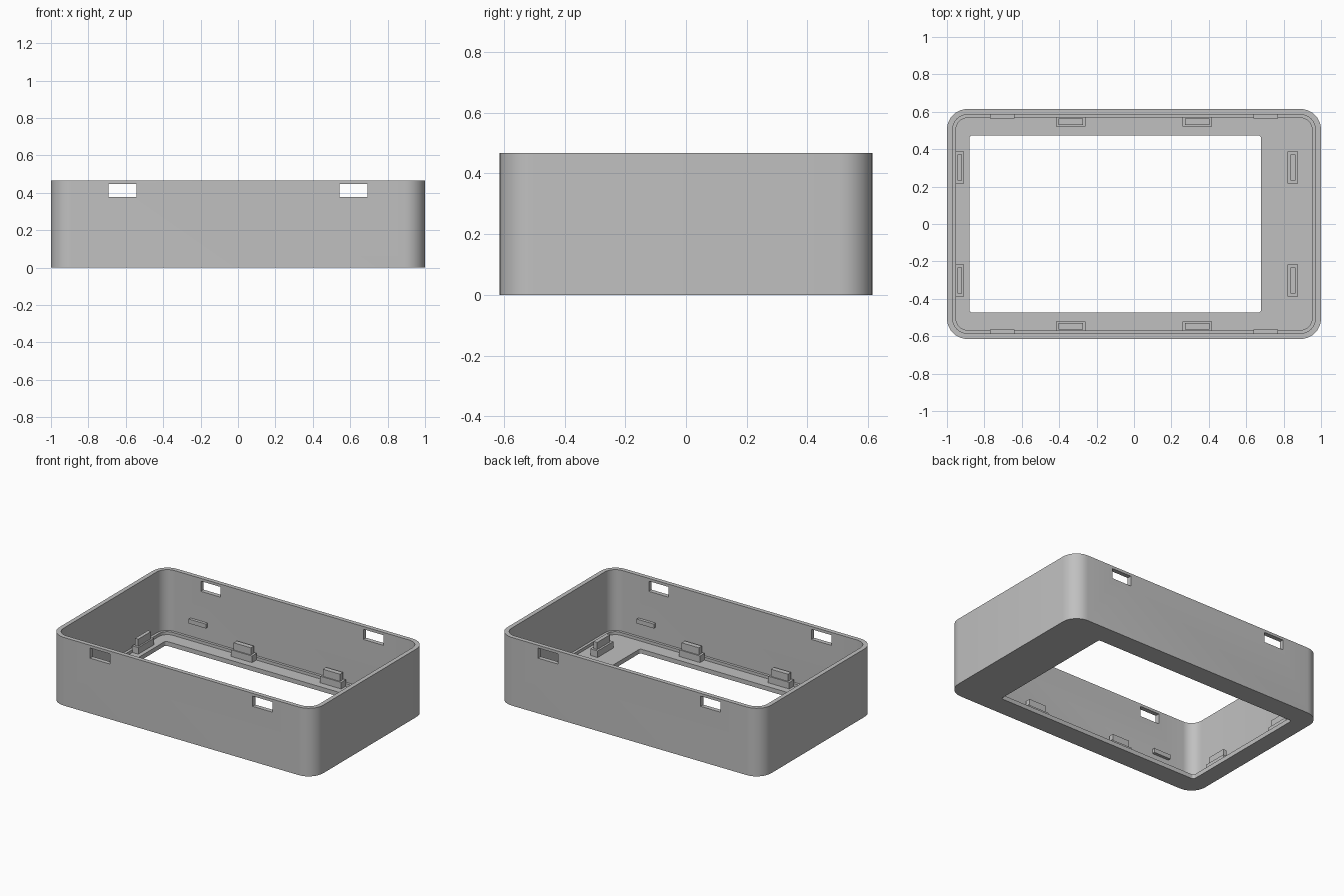
import bpy, bmesh
from math import sin, cos, pi

cube = bpy.data.objects.get("Cube")
if cube:
    bpy.data.objects.remove(cube, do_unlink=True)

grey = bpy.data.materials.new("plain grey")
grey.use_nodes = True
grey.diffuse_color = (0.53, 0.53, 0.53, 1)
grey.node_tree.nodes["Principled BSDF"].inputs["Base Color"].default_value = (0.53, 0.53, 0.53, 1)


def finish(name, bm):
    mesh = bpy.data.meshes.new(name)
    bmesh.ops.recalc_face_normals(bm, faces=bm.faces)
    bm.to_mesh(mesh)
    bm.free()
    mesh.materials.append(grey)
    obj = bpy.data.objects.new(name, mesh)
    bpy.context.collection.objects.link(obj)
    return obj


def box(name, center, size):
    bm = bmesh.new()
    bmesh.ops.create_cube(bm, size=1)
    for v in bm.verts:
        v.co = [c + p * s for c, p, s in zip(center, v.co, size)]
    return finish(name, bm)


def rounded_ring(bm, half_x, half_y, radius, z, shift=0, steps=8):
    """Closed ring of vertices around a rounded rectangle."""
    ring = []
    for corner, (sx, sy) in enumerate([(1, 1), (-1, 1), (-1, -1), (1, -1)]):
        for i in range(steps + 1):
            a = (corner + i / steps) * pi / 2
            ring.append(bm.verts.new((shift + sx * (half_x - radius) + radius * cos(a),
                                      sy * (half_y - radius) + radius * sin(a), z)))
    return ring


# Tray shell: outer wall, rim, inner wall, ledge, floor and floor opening
bm = bmesh.new()
sections = [
    (1.0, 0.615, 0.11, 0, 0),
    (1.0, 0.615, 0.11, 0.467, 0),
    (0.97, 0.585, 0.08, 0.467, 0),
    (0.97, 0.585, 0.08, 0.05, 0),
    (0.952, 0.567, 0.062, 0.05, 0),
    (0.952, 0.567, 0.062, 0.03, 0),
    (0.78, 0.473, 0.015, 0.03, -0.1),
    (0.78, 0.473, 0.015, 0, -0.1),
]
rings = [rounded_ring(bm, *s) for s in sections]
for a, b in zip(rings, rings[1:] + rings[:1]):
    for i in range(len(a)):
        j = (i + 1) % len(a)
        bm.faces.new((a[i], a[j], b[j], b[i]))
shell = finish("tray_shell", bm)

# Latch slots cut through both long walls
for x in (-0.617, 0.617):
    cutter = box("slot_cutter", (x, 0, 0.413), (0.15, 1.5, 0.07))
    cutter.hide_render = True
    mod = shell.modifiers.new("slot", "BOOLEAN")
    mod.object = cutter
    mod.solver = "EXACT"
    bpy.context.view_layer.objects.active = shell
    bpy.ops.object.modifier_apply(modifier=mod.name)
    bpy.data.objects.remove(cutter, do_unlink=True)

bpy.ops.object.select_all(action="DESELECT")
shell.select_set(True)
bpy.context.view_layer.objects.active = shell
bpy.ops.object.shade_smooth_by_angle(angle=pi / 6)


def stepped_clip(name, x, y, base, post):
    box(name + "_base", (x, y, 0.05), (*base, 0.05))
    box(name + "_post", (x, y, 0.099), (*post, 0.05))


for sy, side in ((-1, "front"), (1, "back")):
    # Clips and snap tabs along the long walls
    for sx, end in ((-1, "right"), (1, "left")):
        stepped_clip(f"{side}_{end}_clip", sx * 0.338, sy * 0.546, (0.16, 0.05), (0.13, 0.034))
        box(f"{side}_{end}_snap_tab", (sx * 0.705, sy * 0.577, 0.16), (0.13, 0.024, 0.03))
    # Clips beside the short edges of the opening
    stepped_clip(f"{side}_right_end_clip", -0.931, sy * 0.302, (0.046, 0.17), (0.024, 0.14))
    stepped_clip(f"{side}_left_end_clip", 0.85, sy * 0.302, (0.056, 0.17), (0.028, 0.14))
